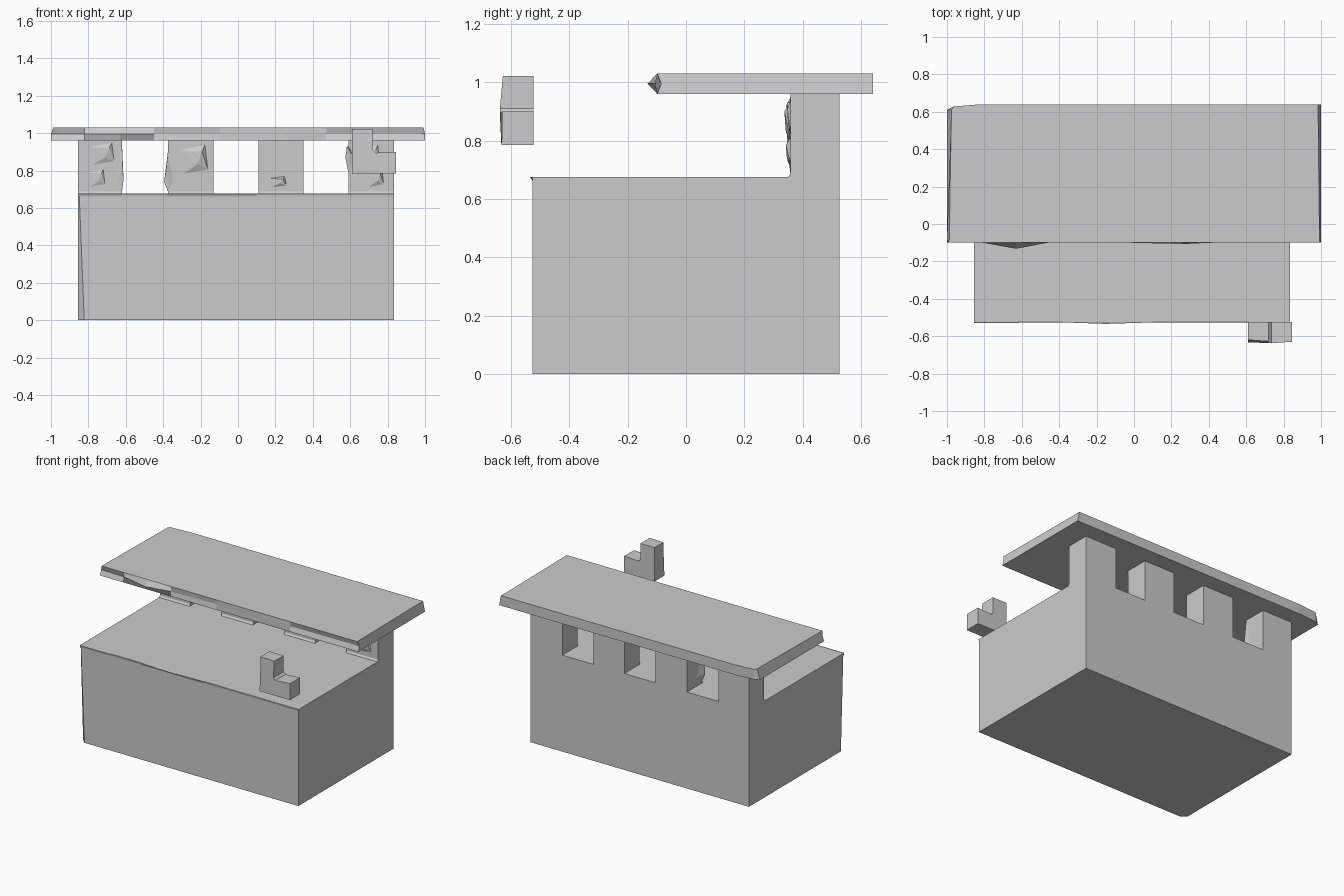
import bpy, bmesh

if "Cube" in bpy.data.objects:
    bpy.data.objects.remove(bpy.data.objects["Cube"])


def finish(name, bm):
    bmesh.ops.recalc_face_normals(bm, faces=bm.faces[:])
    me = bpy.data.meshes.new(name)
    bm.to_mesh(me)
    bm.free()
    ob = bpy.data.objects.new(name, me)
    bpy.context.collection.objects.link(ob)
    return ob


def hull(name, pts):
    bm = bmesh.new()
    for p in pts:
        bm.verts.new(p)
    bmesh.ops.convex_hull(bm, input=bm.verts[:])
    bmesh.ops.dissolve_limit(bm, angle_limit=0.002, verts=bm.verts[:], edges=bm.edges[:])
    return finish(name, bm)


def loft(name, rings, caps=True):
    bm = bmesh.new()
    rows = [[bm.verts.new(p) for p in r] for r in rings]
    n = len(rows[0])
    for a, b in zip(rows, rows[1:]):
        for i in range(n):
            j = (i + 1) % n
            bm.faces.new((a[i], a[j], b[j], b[i]))
    if caps:
        bm.faces.new(rows[0])
        bm.faces.new(rows[-1])
    return finish(name, bm)


L, R, F, B = -0.855, 0.835, -0.525, 0.525
DECK, EAVE, TOP = 0.675, 0.96, 1.03
FACE = 0.357

# solid base with a worn front-left corner
base_ring = lambda z, c: [(L + c, F, z), (R, F, z), (R, B, z), (L, B, z), (L, F + c, z)]
loft("base", [base_ring(0, 0.033), base_ring(DECK, 0.006)])

# four pillars along the back edge
for i, (x0, x1) in enumerate([(L, -0.62), (-0.375, -0.13), (0.11, 0.35), (0.59, R)]):
    ring = lambda z: [(x0, FACE, z), (x1, FACE, z), (x1, B, z), (x0, B, z)]
    loft(f"pillar_{i + 1}", [ring(DECK), ring(EAVE)], caps=False)

# shallow stone facets: centre x, z, half width, half height, outward depth
for i, (x, z, w, h, d) in enumerate([
        (-0.73, 0.89, 0.07, 0.06, 0.014), (-0.76, 0.76, 0.05, 0.05, 0.01),
        (-0.24, 0.86, 0.08, 0.08, 0.02), (0.21, 0.74, 0.05, 0.03, 0.012),
        (0.73, 0.76, 0.05, 0.05, 0.015), (0.70, 0.88, 0.06, 0.06, 0.01)]):
    hull(f"stone_facet_{i + 1}", [
        (x - w, FACE + .001, z + h * .6), (x + w * .8, FACE + .001, z + h),
        (x + w, FACE + .001, z - h * .7), (x - w * .7, FACE + .001, z - h),
        (x + w * .6, FACE - d, z + h * .5), (x + w * .3, FACE - d * .8, z - h * .3)])

# chipped pillar corners bulging sideways
for i, (x, s, z0, z1, zp, d) in enumerate([
        (-0.375, -1, 0.69, 0.90, 0.74, 0.02), (0.59, -1, 0.79, 0.93, 0.87, 0.016),
        (-0.62, 1, 0.69, 0.94, 0.75, 0.008)]):
    hull(f"corner_chip_{i + 1}", [
        (x, FACE, z0), (x, FACE, z1), (x, FACE + .06, zp), (x - s * .03, FACE, zp),
        (x + s * d, FACE - .005, zp), (x + s * d * .5, FACE - .012, zp + .06)])

# chipped lip along the front edge of the deck
lip = [(L, 0.004), (-0.62, 0.003), (-0.38, 0.001), (-0.15, 0.009), (0.1, 0.001), (R, 0.002)]
loft("deck_lip", [[(x, F, DECK + .002), (x, F - d, DECK), (x, F, DECK - .013)] for x, d in lip])

# thin stone lip at the foot of the pillars
for i, (x0, x1) in enumerate([(L, -0.62), (-0.375, -0.13), (0.11, 0.35), (0.59, R)]):
    loft(f"pillar_foot_{i + 1}", [[(x, FACE, DECK + .012), (x, FACE - .008, DECK),
                                   (x, FACE, DECK)] for x in (x0, x1)])

# roof slab: x, front middle y, back y, top inset at the ends
sections = [(-1, -0.085, 0.61, 0.012), (-0.965, -0.085, 0.628, 0), (-0.82, -0.088, 0.64, 0),
            (-0.63, -0.132, 0.64, 0), (-0.45, -0.098, 0.64, 0), (-0.1, -0.088, 0.64, 0),
            (0.26, -0.107, 0.64, 0), (0.47, -0.09, 0.64, 0), (0.985, -0.085, 0.64, 0),
            (1, -0.085, 0.64, -0.008)]
loft("roof_slab", [[(x + t, -0.098, TOP), (x, m, 0.995), (x, -0.098, EAVE),
                    (x, b, EAVE), (x + t * 2, b, TOP)] for x, m, b, t in sections])

# stepped L-shaped block floating at the front right
outline = [(0.61, 0.785), (0.845, 0.785), (0.845, 0.90), (0.735, 0.895), (0.72, 0.91),
           (0.72, 1.022), (0.61, 1.022)]
front = lambda x, z: -0.64 + max(0, z - 0.88) * 0.09 + abs(x - 0.72) * 0.07
loft("stepped_block", [[(x, front(x, z), z) for x, z in outline],
                       [(x, -0.523, z) for x, z in outline]])
